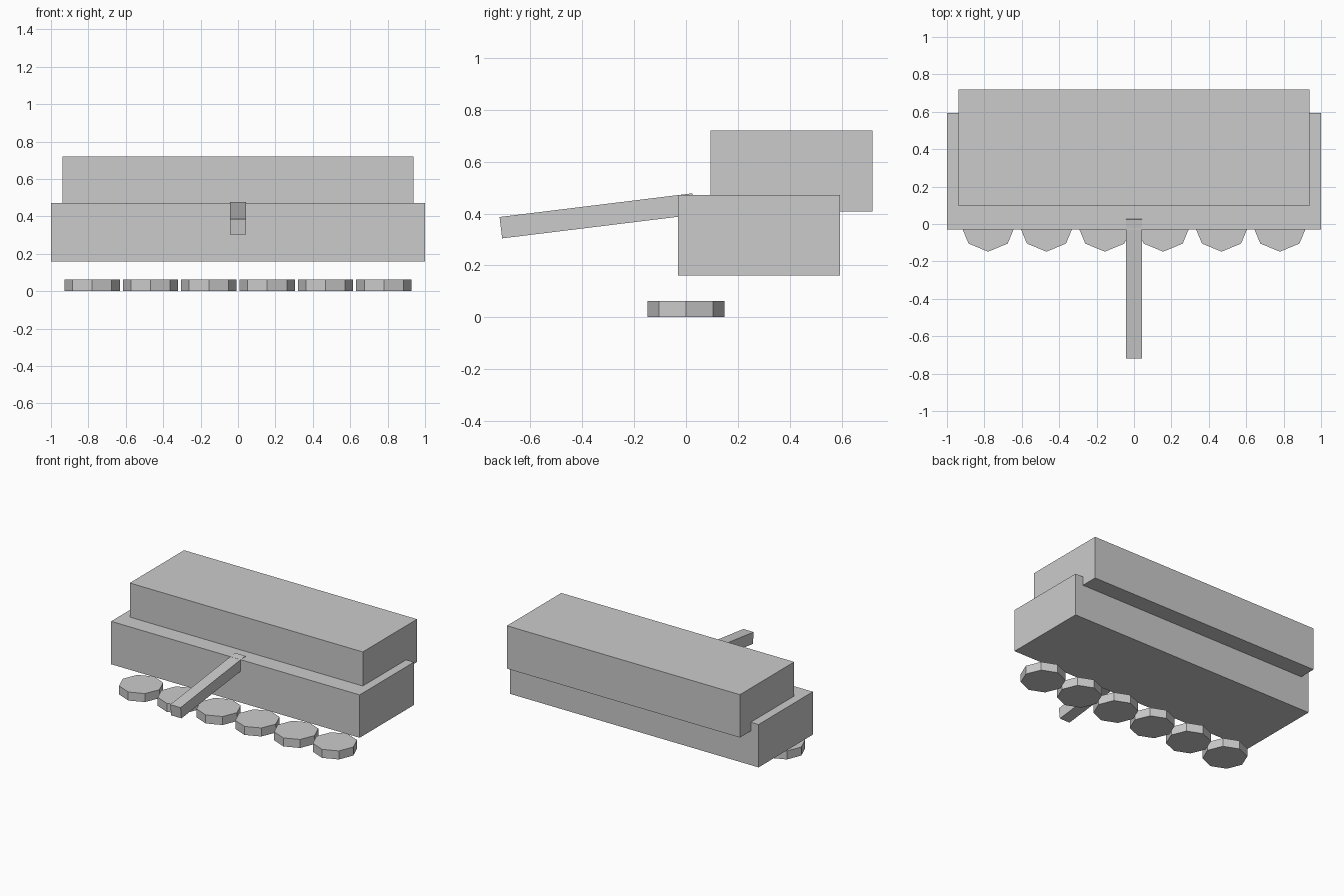
import bpy
import math

cube = bpy.data.objects.get("Cube")
if cube:
    bpy.data.objects.remove(cube, do_unlink=True)

# Single plain grey
grey = bpy.data.materials.new("plain grey")
grey.use_nodes = True
colour = (0.6, 0.6, 0.6, 1.0)
grey.diffuse_color = colour
grey.node_tree.nodes["Principled BSDF"].inputs["Base Color"].default_value = colour


def finish(name):
    obj = bpy.context.object
    obj.name = name
    obj.data.materials.append(grey)
    return obj


def box(name, centre, size, tilt=0.0):
    bpy.ops.mesh.primitive_cube_add(size=1, location=centre)
    obj = finish(name)
    obj.scale = size
    obj.rotation_euler.x = math.radians(tilt)
    return obj


# Lower hull and the set-back upper block
box("lower_body", (0, 0.282, 0.316), (2, 0.624, 0.312))
box("upper_body", (0, 0.407, 0.564), (1.875, 0.624, 0.312))

# Bar sloping down towards the front
box("front_bar", (0, -0.342, 0.391), (0.083, 0.75, 0.083), tilt=7)

# Row of flat octagonal discs
DISCS, SPACING = 6, 0.312
for i in range(DISCS):
    x = (i - (DISCS - 1) / 2) * SPACING
    bpy.ops.mesh.primitive_cylinder_add(vertices=8, radius=0.148, depth=0.062,
                                        location=(x, 0, 0.031))
    finish(f"disc_{i + 1}")
